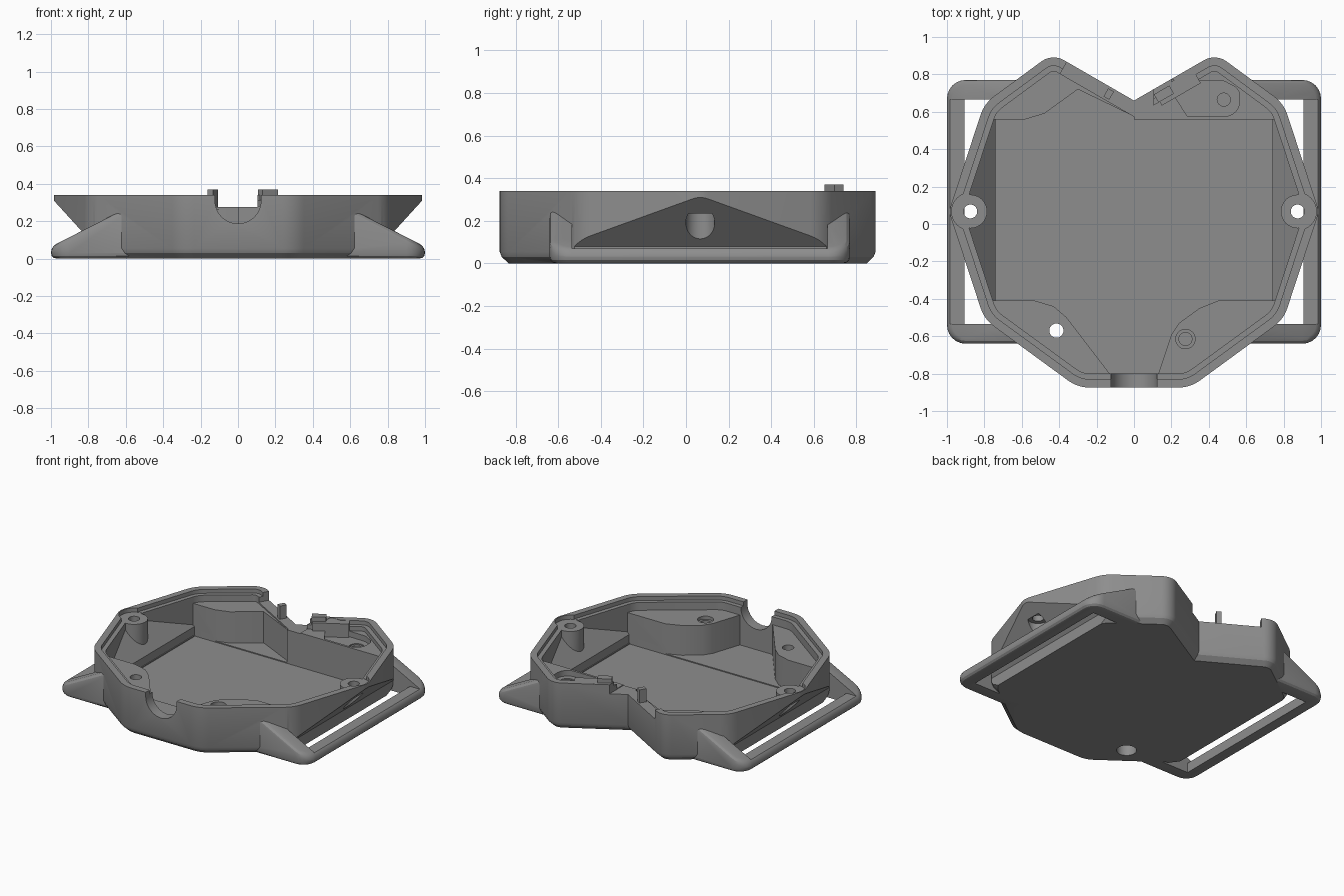
import bpy, bmesh, math
from mathutils import Vector

if "Cube" in bpy.data.objects:
    bpy.data.objects.remove(bpy.data.objects["Cube"])

grey = bpy.data.materials.new("mid_grey")
grey.diffuse_color = (0.27, 0.27, 0.27, 1)
grey.use_nodes = True
grey.node_tree.nodes["Principled BSDF"].inputs["Base Color"].default_value = grey.diffuse_color

YC = 0.067  # middle of the side lugs


def loft(name, layers):
    """Closed solid through (outline, z) layers."""
    bm = bmesh.new()
    rings = [[bm.verts.new((x, y, z)) for x, y in pts] for pts, z in layers]
    n = len(rings[0])
    for a, b in zip(rings, rings[1:]):
        for i in range(n):
            j = (i + 1) % n
            bm.faces.new((a[i], a[j], b[j], b[i]))
    bm.faces.new(rings[0][::-1])
    bm.faces.new(rings[-1])
    bmesh.ops.recalc_face_normals(bm, faces=bm.faces)
    me = bpy.data.meshes.new(name)
    bm.to_mesh(me)
    bm.free()
    ob = bpy.data.objects.new(name, me)
    bpy.context.collection.objects.link(ob)
    me.materials.append(grey)
    return ob


def prism(name, pts, z0, z1):
    return loft(name, [(pts, z0), (pts, z1)])


def box(name, x0, x1, y0, y1, z0, z1):
    return prism(name, [(x0, y0), (x1, y0), (x1, y1), (x0, y1)], z0, z1)


def turned_box(name, cx, cy, length, width, deg, z0, z1):
    c, s = math.cos(math.radians(deg)), math.sin(math.radians(deg))
    pts = [(cx + u * c - v * s, cy + u * s + v * c) for u, v in
           ((-length / 2, -width / 2), (length / 2, -width / 2), (length / 2, width / 2), (-length / 2, width / 2))]
    return prism(name, pts, z0, z1)


def cyl(name, x, y, r, z0, z1, n=32):
    return prism(name, [(x + r * math.cos(math.tau * i / n), y + r * math.sin(math.tau * i / n))
                        for i in range(n)], z0, z1)


def side_prism(name, profile, y0, y1):
    """Profile in x-z, extruded along y."""
    ob = prism(name, [(x, -z) for x, z in profile], y0, y1)
    for v in ob.data.vertices:
        x, y, z = v.co
        v.co = (x, z, -y)
    return ob


def modify(ob, kind, **settings):
    m = ob.modifiers.new("step", kind)
    for k, v in settings.items():
        setattr(m, k, v)
    bpy.context.view_layer.objects.active = ob
    bpy.ops.object.modifier_apply(modifier=m.name)


def combine(ob, op, *others):
    for o in others:
        modify(ob, 'BOOLEAN', operation=op, object=o, solver='EXACT')
        bpy.data.objects.remove(o)


def fillet(corners, seg=6):
    """Round each (x, y, radius) corner of a polygon."""
    out, n = [], len(corners)
    for i, (x, y, r) in enumerate(corners):
        p = Vector((x, y))
        a = (Vector(corners[i - 1][:2]) - p).normalized()
        b = (Vector(corners[(i + 1) % n][:2]) - p).normalized()
        if r <= 0:
            out.append(tuple(p))
            continue
        half = a.angle(b) / 2
        centre = p + (a + b).normalized() * (r / math.sin(half))
        s, e = p + a * (r / math.tan(half)) - centre, p + b * (r / math.tan(half)) - centre
        total = math.pi - 2 * half
        for k in range(seg + 1):
            t = k / seg
            q = (s * math.sin((1 - t) * total) + e * math.sin(t * total)) / math.sin(total)
            out.append(tuple(centre + q))
    return out


def outline(inset):
    """Rounded case outline, moved inwards by inset."""
    right = [(0.30, -0.875, .2), (0.80, -0.51, .2), (0.99, YC, .12), (0.80, 0.645, .2), (0.437, 0.912, .11)]
    c = right + [(0, 0.66, 0)] + [(-x, y, r) for x, y, r in reversed(right)]
    res = []
    for i, (x, y, r) in enumerate(c):
        p = Vector((x, y))
        d1 = (p - Vector(c[i - 1][:2])).normalized()
        d2 = (Vector(c[(i + 1) % len(c)][:2]) - p).normalized()
        n1, n2 = Vector((-d1.y, d1.x)), Vector((-d2.y, d2.x))
        q = p + (n1 + n2) * (inset / (1 + n1.dot(n2)))
        res.append((q.x, q.y, max(r - inset, 0.03) if r else 0))
    return fillet(res)


# outer shell with a chamfered foot and undercut flanks
case = loft("case", [(outline(.042), 0), (outline(0.01), .03), (outline(0), .055), (outline(0), .34)])
for s in (1, -1):
    combine(case, 'DIFFERENCE', side_prism("flank_cutter", [
        (s * .775, -.1), (s * .775, .08), (s * 1.048, .38), (s * 1.3, .38), (s * 1.3, -.1)], -1, 1))

# strap loops on both sides
for s in (1, -1):
    rect = [(s * x, y, r) for x, y, r in ((.45, -.64, 0), (1, -.64, .1), (1, .77, .1), (.45, .77, 0))]
    loop = prism("strap_loop", fillet(rect), 0, .3)
    combine(loop, 'DIFFERENCE', side_prism("slope_cutter", [
        (s * .3, .255), (s * .625, .255), (s * 1.1, .013), (s * 1.1, .5), (s * .3, .5)], -1, 1))
    modify(loop, 'BEVEL', width=.03, segments=3, limit_method='ANGLE', angle_limit=math.radians(50))
    combine(loop, 'DIFFERENCE',
            box("slot_cutter", *sorted((s * .3, s * .905)), -.535, .665, -.1, .5),
            box("bar_cutter", *sorted((s * .85, s * 1.1)), -.535, .665, .07, .5))
    combine(case, 'UNION', loop)

# inner cavity, kept clear of flanks, shelves and screw columns
cavity = prism("cavity", outline(.075), .04, .5)
for s in (1, -1):
    combine(cavity, 'DIFFERENCE',
            side_prism("inner_flank", [(s * .74, -.1), (s * .74, .1), (s * .93, .318),
                                       (s * 1.3, .318), (s * 1.3, -.1)], -1, 1),
            cyl("screw_column", s * .875, YC, .09, -.1, .31))
shelves = [
    ([(-1, -.41), (-1, -1), (-.13, -1), (-.13, -.8), (-.36, -.5), (-.43, -.44), (-.53, -.41)], .255),
    ([(1, -.41), (.45, -.41), (.35, -.45), (.24, -.53), (.2, -.59), (.13, -.8), (.13, -1), (1, -1)], .255),
    ([(-1, .56), (-.58, .56), (-.48, .59), (-.3, .72), (0, .575), (0, 1), (-1, 1)], .265),
    ([(-.001, .56), (1, .56), (1, 1), (-.001, 1)], .28)]
for pts, top in shelves:
    combine(cavity, 'DIFFERENCE', prism("shelf", pts, -.1, top))
combine(case, 'DIFFERENCE', cavity)

# rim step, shallow floor panel, recess beside the notch
combine(case, 'DIFFERENCE',
        prism("rim_step", outline(.045), .312, .5),
        box("floor_panel", -.735, .735, -.41, .56, .033, .1),
        prism("post_recess", fillet([(.285, .576, 0), (.565, .576, .08), (.565, .72, .06),
                                     (.48, .765, .05), (.2, .77, 0), (.2, .71, 0)]), .24, .5))

# screw holes and their counterbores
for s in (1, -1):
    combine(case, 'DIFFERENCE',
            cyl("lug_top", s * .875, YC, .1, .31, .5),
            cyl("lug_bore", s * .875, YC, .037, .1, .5),
            cyl("lug_counterbore", s * .875, YC, .068, .071, .235))
combine(case, 'DIFFERENCE',
        cyl("shelf_bore", -.415, -.57, .038, -.1, .5), cyl("foot_counterbore", -.415, -.57, .065, -.1, .1))
for x, y in ((.275, -.615), (.48, .665)):
    combine(case, 'DIFFERENCE', cyl("post_rim", x, y, .052, .232, .5), cyl("post_bore", x, y, .035, .1, .5))

# round cable opening in the front wall
port = cyl("cable_port", 0, -.31, .123, -1, -.78, 40)
for v in port.data.vertices:
    x, y, z = v.co
    v.co = (x, z, -y)
combine(case, 'DIFFERENCE', port, box("port_top", -.123, .123, -1, -.78, .31, .5))

# lowered wall along the rear notch
combine(case, 'DIFFERENCE', turned_box("notch_left_cut", -.185, .737, .43, .17, -30, .275, .5),
        box("notch_middle_cut", -.1, .105, .5, .78, .275, .5))

# raised blocks and locating tabs beside the notch
combine(case, 'UNION',
        turned_box("notch_block", .232, .73, .24, .085, 30, .2, .338),
        turned_box("right_tab", .16, .695, .095, .05, 30, .2, .37),
        turned_box("left_tab", -.135, .695, .035, .05, -30, .2, .37))

bpy.ops.object.select_all(action='DESELECT')
case.select_set(True)
bpy.context.view_layer.objects.active = case
bpy.ops.object.shade_smooth_by_angle(angle=math.radians(25))
